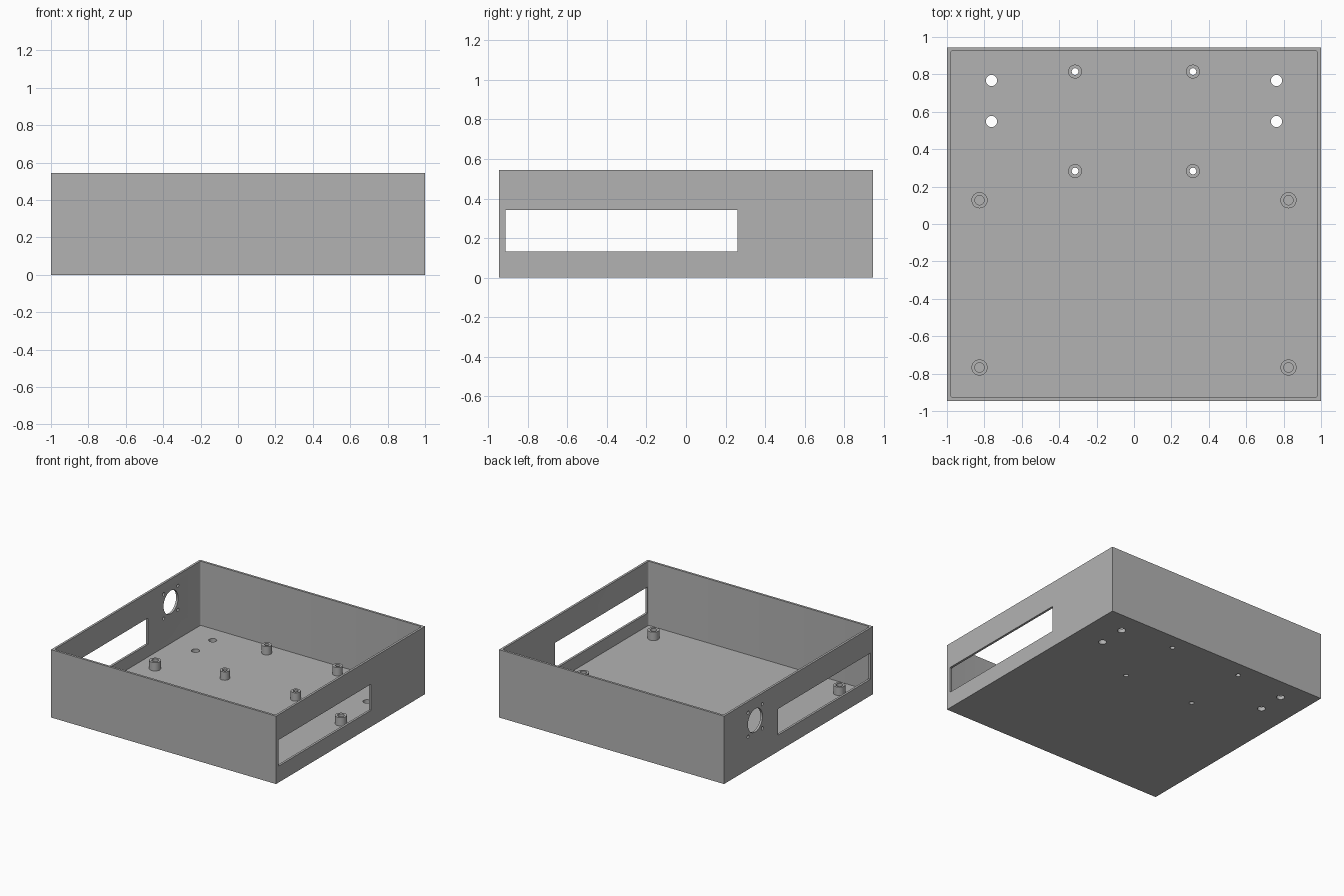
import bpy
import bmesh
import math
from mathutils import Matrix, Vector

if "Cube" in bpy.data.objects:
    bpy.data.objects.remove(bpy.data.objects["Cube"], do_unlink=True)

HALF_Y, HEIGHT, WALL, FLOOR = 0.945, 0.545, 0.018, 0.03
POST_TOP = 0.097

grey = bpy.data.materials.new("plain grey")
grey.use_nodes = True
GREY = (0.45, 0.45, 0.45, 1)
grey.diffuse_color = GREY
grey.node_tree.nodes["Principled BSDF"].inputs["Base Color"].default_value = GREY


def finish(name, bm):
    mesh = bpy.data.meshes.new(name)
    bm.to_mesh(mesh)
    bm.free()
    mesh.materials.append(grey)
    obj = bpy.data.objects.new(name, mesh)
    bpy.context.collection.objects.link(obj)
    return obj


def box(name, low, high, corner=0):
    low, high = Vector(low), Vector(high)
    bm = bmesh.new()
    bmesh.ops.create_cube(bm, size=1, matrix=Matrix.Translation((low + high) / 2)
                          @ Matrix.Diagonal((*(high - low), 1)))
    if corner:
        upright = [e for e in bm.edges
                   if abs(e.verts[0].co.z - e.verts[1].co.z) > 0.1]
        bmesh.ops.bevel(bm, geom=upright, offset=corner, segments=4,
                        profile=0.5, affect='EDGES')
    return finish(name, bm)


def cylinder(name, centre, radius, depth, along_x=False):
    turn = Matrix.Rotation(math.pi / 2, 4, 'Y') if along_x else Matrix()
    bm = bmesh.new()
    bmesh.ops.create_cone(bm, cap_ends=True, segments=32, radius1=radius,
                          radius2=radius, depth=depth,
                          matrix=Matrix.Translation(centre) @ turn)
    return finish(name, bm)


def cut(target, cutter):
    mod = target.modifiers.new("cut", 'BOOLEAN')
    mod.operation, mod.solver, mod.object = 'DIFFERENCE', 'EXACT', cutter
    bpy.context.view_layer.objects.active = target
    bpy.ops.object.modifier_apply(modifier=mod.name)
    bpy.data.objects.remove(cutter, do_unlink=True)


def smooth(obj):
    bpy.ops.object.select_all(action='DESELECT')
    obj.select_set(True)
    bpy.context.view_layer.objects.active = obj
    bpy.ops.object.shade_smooth_by_angle(angle=math.radians(30))


def standoff(name, x, y, outer, inner, sides=32):
    # hollow post: outer wall, top ring, inner wall
    profile = [(outer, FLOOR), (outer, POST_TOP), (inner, POST_TOP), (inner, FLOOR)]
    bm = bmesh.new()
    rings = []
    for r, z in profile:
        angles = [math.tau * i / sides for i in range(sides)]
        rings.append([bm.verts.new((x + r * math.cos(a), y + r * math.sin(a), z))
                      for a in angles])
    for a, b in zip(rings, rings[1:]):
        for i in range(sides):
            j = (i + 1) % sides
            bm.faces.new((a[i], a[j], b[j], b[i]))
    smooth(finish(name, bm))


# open tray
case = box("case", (-1, -HALF_Y, 0), (1, HALF_Y, HEIGHT))
cut(case, box("cavity", (WALL - 1, WALL - HALF_Y, FLOOR),
              (1 - WALL, HALF_Y - WALL, 1), corner=0.015))

# long window through both side walls
cut(case, box("window", (-1.2, -0.913, 0.132), (1.2, 0.26, 0.342)))

# round vent with four screw holes in the right wall
VENT_Y, VENT_Z = 0.55, 0.36
cut(case, cylinder("vent", (-1, VENT_Y, VENT_Z), 0.093, 0.2, True))
for dy in (-0.09, 0.09):
    for dz in (-0.097, 0.097):
        cut(case, cylinder("vent_screw", (-1, VENT_Y + dy, VENT_Z + dz),
                           0.013, 0.2, True))

for side, label in ((1, "left"), (-1, "right")):
    # plain floor holes
    for y in (0.767, 0.548):
        cut(case, cylinder("floor_hole", (side * 0.762, y, 0), 0.03, 0.2))
    # narrow standoffs, drilled through the floor
    for y, row in ((0.815, "back"), (0.283, "middle")):
        x = side * 0.315
        cut(case, cylinder("standoff_hole", (x, y, 0), 0.018, 0.2))
        standoff(f"narrow_standoff_{label}_{row}", x, y, 0.037, 0.018)
    # wide standoffs, closed at the floor
    for y, row in ((0.127, "middle"), (-0.767, "front")):
        standoff(f"wide_standoff_{label}_{row}", side * 0.826, y, 0.043, 0.025)

smooth(case)
